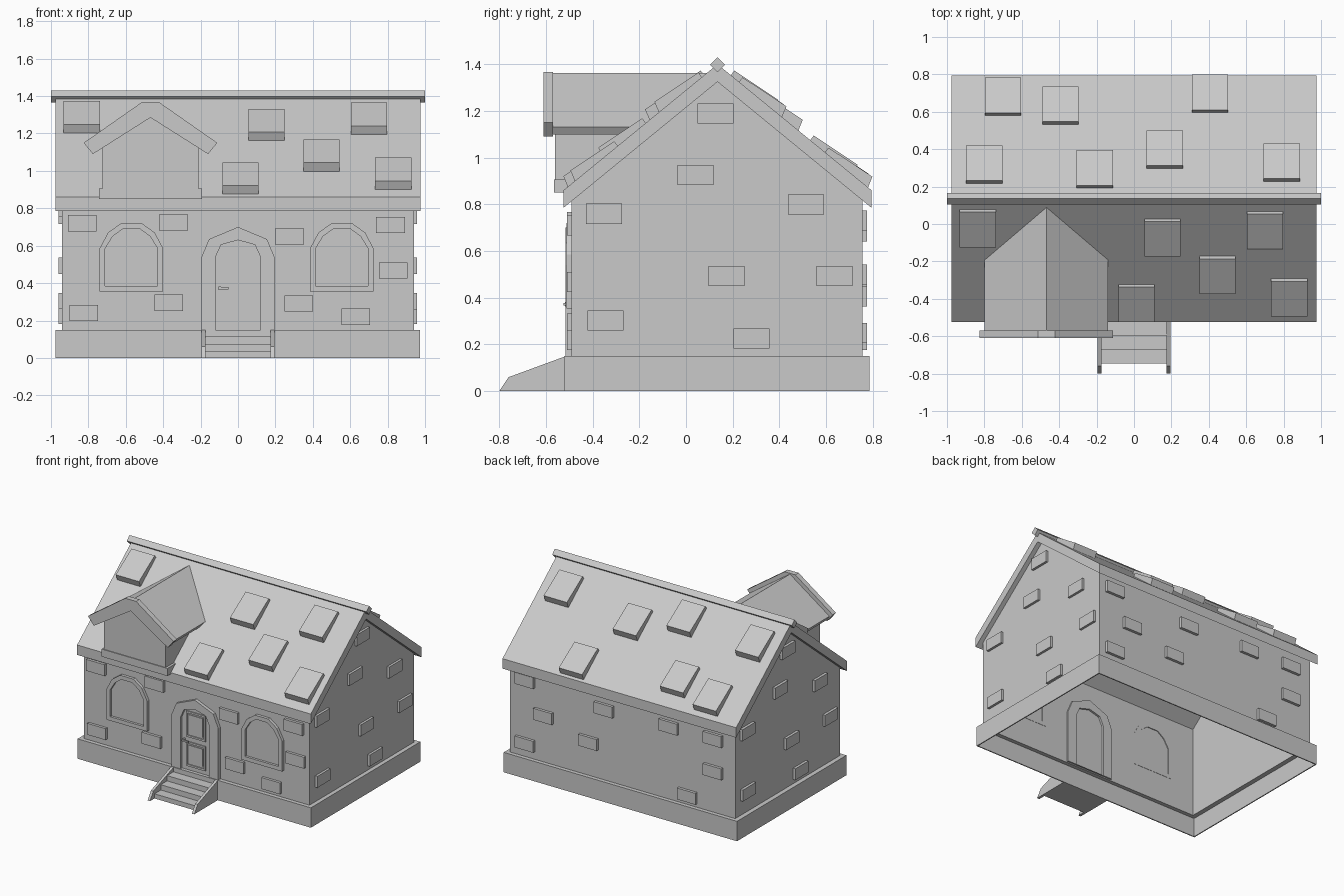
import bpy
import bmesh
from mathutils import Matrix, Vector

cube = bpy.data.objects.get("Cube")
if cube:
    bpy.data.objects.remove(cube, do_unlink=True)

stone = bpy.data.materials.new("plain grey")
stone.use_nodes = True
stone.diffuse_color = (.588, .588, .588, 1)
stone.node_tree.nodes["Principled BSDF"].inputs["Base Color"].default_value = (.588, .588, .588, 1)

RIDGE_Y, RIDGE_Z, SLOPE = .135, 1.4, .818

# Columns map profile space (u, v, depth) onto the world for each extrusion axis
FRAMES = {
    "X": Matrix(((0, 0, 1, 0), (1, 0, 0, 0), (0, 1, 0, 0), (0, 0, 0, 1))),
    "Y": Matrix(((1, 0, 0, 0), (0, 0, -1, 0), (0, 1, 0, 0), (0, 0, 0, 1))),
    "Z": Matrix.Identity(4),
}


def finish(name, mesh):
    """Clean a mesh, give it the material and add it to the scene."""
    bm = bmesh.new()
    bm.from_mesh(mesh)
    bmesh.ops.remove_doubles(bm, verts=bm.verts, dist=.0001)
    bmesh.ops.recalc_face_normals(bm, faces=bm.faces)
    for face in bm.faces:
        face.smooth = False
    bm.to_mesh(mesh)
    bm.free()
    mesh.materials.clear()
    mesh.materials.append(stone)
    obj = bpy.data.objects.new(name, mesh)
    bpy.context.scene.collection.objects.link(obj)
    return obj


def plate(name, axis, start, end, *loops):
    """Extrude an outline (later loops are holes) along an axis."""
    curve = bpy.data.curves.new(name, "CURVE")
    curve.dimensions = "2D"
    curve.fill_mode = "BOTH"
    curve.extrude = abs(end - start) / 2
    for loop in loops:
        spline = curve.splines.new("POLY")
        spline.points.add(len(loop) - 1)
        for point, (u, v) in zip(spline.points, loop):
            point.co = (u, v, 0, 1)
        spline.use_cyclic_u = True
        spline.use_smooth = False
    temp = bpy.data.objects.new(name, curve)
    mesh = bpy.data.meshes.new_from_object(temp)
    bpy.data.objects.remove(temp)
    bpy.data.curves.remove(curve)
    shift = Vector([(start + end) / 2 if a == axis else 0 for a in "XYZ"])
    mesh.transform(Matrix.Translation(shift) @ FRAMES[axis])
    mesh.name = name
    return finish(name, mesh)


def rect(u0, u1, v0, v1):
    return [(u0, v0), (u1, v0), (u1, v1), (u0, v1)]


def mirrored(half, centre=0):
    """Complete a right-hand half outline, skipping repeats on the axis."""
    left = [(-u, v) for u, v in reversed(half) if u > 0]
    return [(centre + u, v) for u, v in half + left]


def grow(loop, amount, centre, middle):
    """Scale an outline about a point."""
    return [(centre + (u - centre) * amount, middle + (v - middle) * amount) for u, v in loop]


def prism_into_roof(name, outline, front):
    """Run an outline backwards until each corner meets the main roof."""
    bm = bmesh.new()
    near = [bm.verts.new((x, front, z)) for x, z in outline]
    far = [bm.verts.new((x, RIDGE_Y + (z - RIDGE_Z + .01) / SLOPE, z)) for x, z in outline]
    bm.faces.new(near)
    bm.faces.new(far)
    for i in range(len(near)):
        j = (i + 1) % len(near)
        bm.faces.new((near[i], near[j], far[j], far[i]))
    mesh = bpy.data.meshes.new(name)
    bm.to_mesh(mesh)
    bm.free()
    return finish(name, mesh)


# Hollow plinth with a narrow ledge
plate("plinth", "Z", 0, .15, rect(-.975, .972, -.52, .785), rect(-.967, .964, -.512, .777))
plate("plinth_ledge", "Z", .142, .15, rect(-.974, .971, -.519, .784), rect(-.932, .932, -.482, .747))

# Outlines of the door and windows
door_outer = mirrored([(.195, .15), (.195, .54), (.155, .635), (0, .7)])
door_inner = mirrored([(.12, .15), (.12, .54), (.09, .605), (0, .63)])
window_outer = [(.17, .355), (.17, .585), (.125, .67), (.055, .72)]
window_inner = [(.14, .385), (.14, .585), (.1, .65), (.045, .69)]
window_places = {"left": .555, "right": -.57}

# Thin walls, with openings in the front one
holes = [grow(door_outer, .95, 0, .43)]
holes += [grow(mirrored(window_outer, x), .95, x, .54) for x in window_places.values()]
plate("front_wall", "Y", -.49, -.482, rect(-.94, .94, .145, .83), *holes)
plate("back_wall", "Y", .747, .755, rect(-.94, .94, .145, .83))
gable = [(-.49, .145), (.755, .145), (.755, .83), (RIDGE_Y, 1.35), (-.49, .83)]
for side, x in (("left", .936), ("right", -.936)):
    plate(side + "_gable_wall", "X", x - .004, x + .004, gable)

# Windows
for side, x in window_places.items():
    inner = mirrored(window_inner, x)
    plate(side + "_window_frame", "Y", -.512, -.48, mirrored(window_outer, x), inner)
    plate(side + "_window_pane", "Y", -.494, -.486, grow(inner, 1.04, x, .54))

# Door with two framed panels and a handle
plate("door_frame", "Y", -.515, -.47, door_outer, door_inner)
plate("door_leaf", "Y", -.495, -.485, grow(door_inner, 1.02, 0, .4))
for part, low, high in (("upper", .4, .595), ("lower", .18, .365)):
    outer = rect(-.083, .078, low, high)
    inner = rect(-.07, .065, low + .014, high - .014)
    plate(part + "_door_moulding", "Y", -.503, -.49, outer, inner)
    plate(part + "_door_panel", "Y", -.5, -.49, rect(-.058, .053, low + .026, high - .026))
plate("door_handle", "Y", -.525, -.515, rect(-.105, -.05, .367, .378))
plate("door_handle_stem", "Y", -.518, -.49, rect(-.103, -.09, .362, .383))

# Steps between sloping side boards
for i in range(3):
    top = .035 + .04 * i
    plate(f"step_{i + 1}", "Y", -.745 + .075 * i, -.515, rect(-.178, .178, top - .04, top)
          if i else rect(-.178, .178, 0, top))
cheek = [(-.8, 0), (-.515, 0), (-.515, .15), (-.76, .06)]
for side, x in (("left", .185), ("right", -.185)):
    plate(side + "_step_side", "X", x - .01, x + .01, cheek)

# Main roof and ridge beam
edge = .66
roof = mirrored([(0, 1.325), (edge, .785), (edge, .86), (0, RIDGE_Z)], RIDGE_Y)
roof = [(RIDGE_Y - edge, .785), (RIDGE_Y, 1.325), (RIDGE_Y + edge, .785),
        (RIDGE_Y + edge, .86), (RIDGE_Y, RIDGE_Z), (RIDGE_Y - edge, .86)]
plate("main_roof", "X", -.975, .975, roof)
plate("ridge_beam", "X", -1, 1, mirrored([(0, 1.365), (.032, 1.398), (0, 1.43)], RIDGE_Y))

# Wedge-shaped loose slates: (x, distance from the ridge)
slates = {
    -1: [(-.836, .055), (.152, .105), (.7, .065), (.446, .305), (.83, .425), (.013, .455)],
    1: [(-.7, .442), (-.393, .395), (.406, .458), (-.8, .08), (-.21, .055), (.165, .16), (.79, .09)],
}
wedge = [(0, -.005), (.185, -.156), (.205, -.107), (.017, .018)]
for direction, places in slates.items():
    for x, d in places:
        outline = [(RIDGE_Y + direction * (d + u), RIDGE_Z - d * SLOPE + v) for u, v in wedge]
        plate("roof_slate", "X", x - .097, x + .097, outline)

# Dormer: body, sill, roof and front barge board
DORMER = -.468
prism_into_roof("dormer_body", mirrored([(.257, .852), (.257, 1.135), (0, 1.315)], DORMER), -.56)
prism_into_roof("dormer_sill", rect(DORMER - .275, DORMER + .275, .85, .907), -.566)
for side in (-1, 1):
    half = [(0, 1.32), (.31, 1.1), (.33, 1.132), (0, 1.362)]
    prism_into_roof("dormer_roof_slope", [(DORMER + side * u, v) for u, v in half], -.575)
barge = [(0, 1.285), (.308, 1.09), (.357, 1.15), (.045, 1.368)]
plate("dormer_barge_board", "Y", -.61, -.57, mirrored(barge, DORMER))

# Raised wall stones: centres on each face
front_stones = [(-.833, .72), (-.345, .725), (.275, .65), (.815, .71), (.83, .467),
                (.325, .29), (.63, .22), (-.37, .295), (-.825, .24)]
back_stones = [(.81, .73), (.655, .5), (.81, .25), (.28, .405), (.15, .685),
               (-.39, .7), (-.76, .705), (-.76, .462), (-.545, .22)]
side_stones = [(.126, 1.19), (.04, .925), (-.352, .76), (.513, .8), (.173, .493),
               (.635, .493), (-.345, .303), (.28, .225)]


def stones(name, axis, start, end, centres):
    for u, v in centres:
        plate(name, axis, start, end, rect(u - .077, u + .077, v - .043, v + .043))


stones("front_wall_stone", "Y", -.51, -.486, front_stones)
stones("back_wall_stone", "Y", .751, .776, back_stones)
stones("left_wall_stone", "X", .936, .958, side_stones)
turned = [(2 * RIDGE_Y - y, z) for y, z in side_stones]
stones("right_wall_stone", "X", -.96, -.936, turned)
